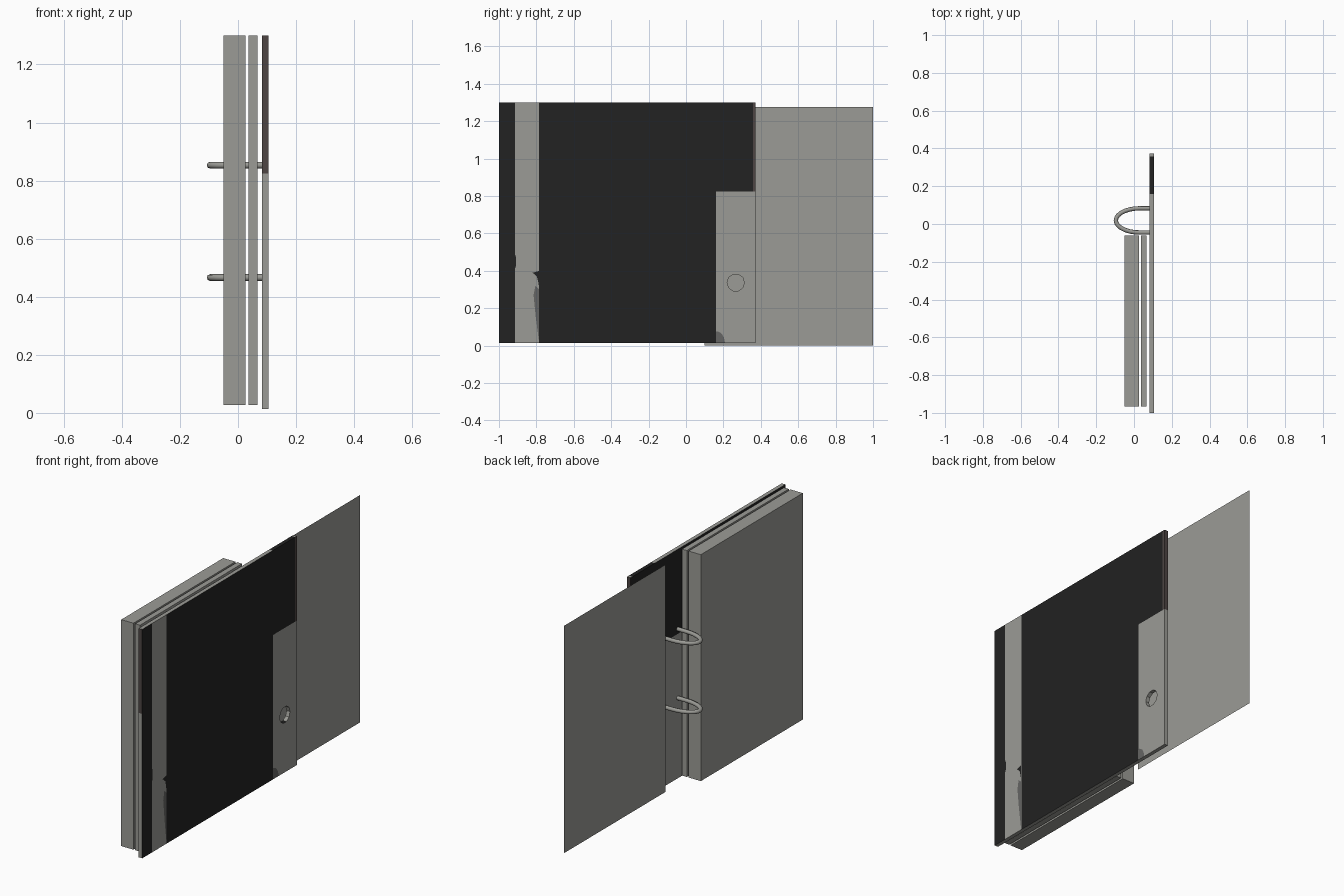
import bpy, bmesh, math
from mathutils import Matrix

if "Cube" in bpy.data.objects:
    bpy.data.objects.remove(bpy.data.objects["Cube"])


def material(name, r, g, b):
    m = bpy.data.materials.new(name)
    m.diffuse_color = (r, g, b, 1)
    m.use_nodes = True
    m.node_tree.nodes["Principled BSDF"].inputs["Base Color"].default_value = m.diffuse_color
    return m


GREY = material("light grey", 0.33, 0.33, 0.305)
BLACK = material("black", 0.016, 0.016, 0.016)
BROWN = material("dark brown grey", 0.075, 0.06, 0.057)
MID = material("mid grey", 0.13, 0.13, 0.125)


def make_object(name, bm, mats):
    mesh = bpy.data.meshes.new(name)
    bm.to_mesh(mesh)
    bm.free()
    ob = bpy.data.objects.new(name, mesh)
    bpy.context.collection.objects.link(ob)
    for m in mats:
        mesh.materials.append(m)
    return ob


def box_bm(x0, x1, y0, y1, z0, z1):
    bm = bmesh.new()
    mat = Matrix.Translation(((x0 + x1) / 2, (y0 + y1) / 2, (z0 + z1) / 2))
    mat = mat @ Matrix.Diagonal((x1 - x0, y1 - y0, z1 - z0, 1))
    bmesh.ops.create_cube(bm, size=1, matrix=mat)
    return bm


def plate(name, x, yz, mat):
    bm = bmesh.new()
    bm.faces.new([bm.verts.new((x, y, z)) for y, z in yz])
    bm.normal_update()
    if next(iter(bm.faces)).normal.x < 0:
        bmesh.ops.reverse_faces(bm, faces=bm.faces[:])
    return make_object(name, bm, [mat])


# Page stacks and the single turned sheet
make_object("page_stack_thick", box_bm(-0.05, 0.026, -0.965, -0.06, 0.028, 1.30), [GREY])
make_object("page_stack_thin", box_bm(0.037, 0.067, -0.965, -0.06, 0.028, 1.30), [GREY])
plate("turned_sheet", 0.057, [(0.1, 0), (1.0, 0), (1.0, 1.277), (0.1, 1.277)], GREY)

# Cover board with a through finger hole
X0, X1 = 0.083, 0.105
cover = make_object("cover", box_bm(X0, X1, -1.0, 0.372, 0.014, 1.30), [GREY, BLACK, BROWN])
cb = bmesh.new()
bmesh.ops.create_cone(cb, cap_ends=True, segments=10, radius1=0.046, radius2=0.046, depth=0.2,
                      matrix=Matrix.Translation((0.094, 0.266, 0.337)) @ Matrix.Rotation(math.pi / 2, 4, 'Y'))
cutter = make_object("hole_cutter", cb, [GREY])
cutter.hide_render = True
mod = cover.modifiers.new("hole", 'BOOLEAN')
mod.operation = 'DIFFERENCE'
mod.solver = 'EXACT'
mod.object = cutter
bpy.context.view_layer.objects.active = cover
bpy.ops.object.modifier_apply(modifier="hole")
bpy.data.objects.remove(cutter)

# Slice the cover into colour bands
bm = bmesh.new()
bm.from_mesh(cover.data)
cuts = [((0, y, 0), (0, 1, 0)) for y in (-0.915, -0.785, 0.16, 0.357)] + [((0, 0, 0.825), (0, 0, 1))]
for co, no in cuts:
    bmesh.ops.bisect_plane(bm, geom=bm.verts[:] + bm.edges[:] + bm.faces[:],
                           plane_co=co, plane_no=no, dist=1e-5)
bm.normal_update()
for f in bm.faces:
    c, n = f.calc_center_bounds(), f.normal
    high = c.z > 0.825
    f.material_index = 0
    if n.x > 0.9:                                   # outside face
        if c.y > 0.357:
            f.material_index = 2 if high else 0
        elif c.y > 0.16:
            f.material_index = 1 if high else 0
        elif not -0.915 < c.y < -0.785:
            f.material_index = 1
    elif n.x < -0.9:                                # inside face
        f.material_index = 1 if high else 0
    elif abs(n.y) > 0.9 and high:                   # end faces
        f.material_index = 2
    elif n.z > 0.9 and 0.16 < c.y < 0.357:          # top edge
        f.material_index = 1
bm.to_mesh(cover.data)
bm.free()

# Worn marks on the outside of the cover
XP = X1 + 0.001
corner = [(0.16, 0.015)] + [(0.16 + 0.048 * math.cos(a * math.pi / 12), 0.015 + 0.062 * math.sin(a * math.pi / 12))
                            for a in range(7)]
plate("corner_mark", XP, corner, MID)
plate("stripe_wear", XP, [(-0.785, 0.015), (-0.785, 0.3), (-0.805, 0.32), (-0.815, 0.27), (-0.803, 0.15)], MID)
plate("stripe_notch", XP, [(-0.785, 0.4), (-0.82, 0.39), (-0.797, 0.37), (-0.79, 0.34), (-0.785, 0.31)], BLACK)
plate("stripe_nick", XP, [(-0.915, 0.49), (-0.908, 0.47), (-0.908, 0.43), (-0.915, 0.41)], BLACK)

# Binder rings: swept half ellipses with straight ends
path = [(0.09, 0.083)]
path += [(0.03 - 0.126 * math.sin(t), 0.019 + 0.064 * math.cos(t)) for t in (i * math.pi / 14 for i in range(15))]
path += [(0.09, -0.045)]
for name, z in (("lower_ring", 0.466), ("upper_ring", 0.853)):
    cu = bpy.data.curves.new(name, 'CURVE')
    cu.dimensions = '3D'
    cu.bevel_depth = 0.0115
    cu.bevel_resolution = 2
    cu.use_fill_caps = True
    sp = cu.splines.new('POLY')
    sp.points.add(len(path) - 1)
    for p, (x, y) in zip(sp.points, path):
        p.co = (x, y, z, 1)
    cu.materials.append(GREY)
    ring = bpy.data.objects.new(name, cu)
    bpy.context.collection.objects.link(ring)
